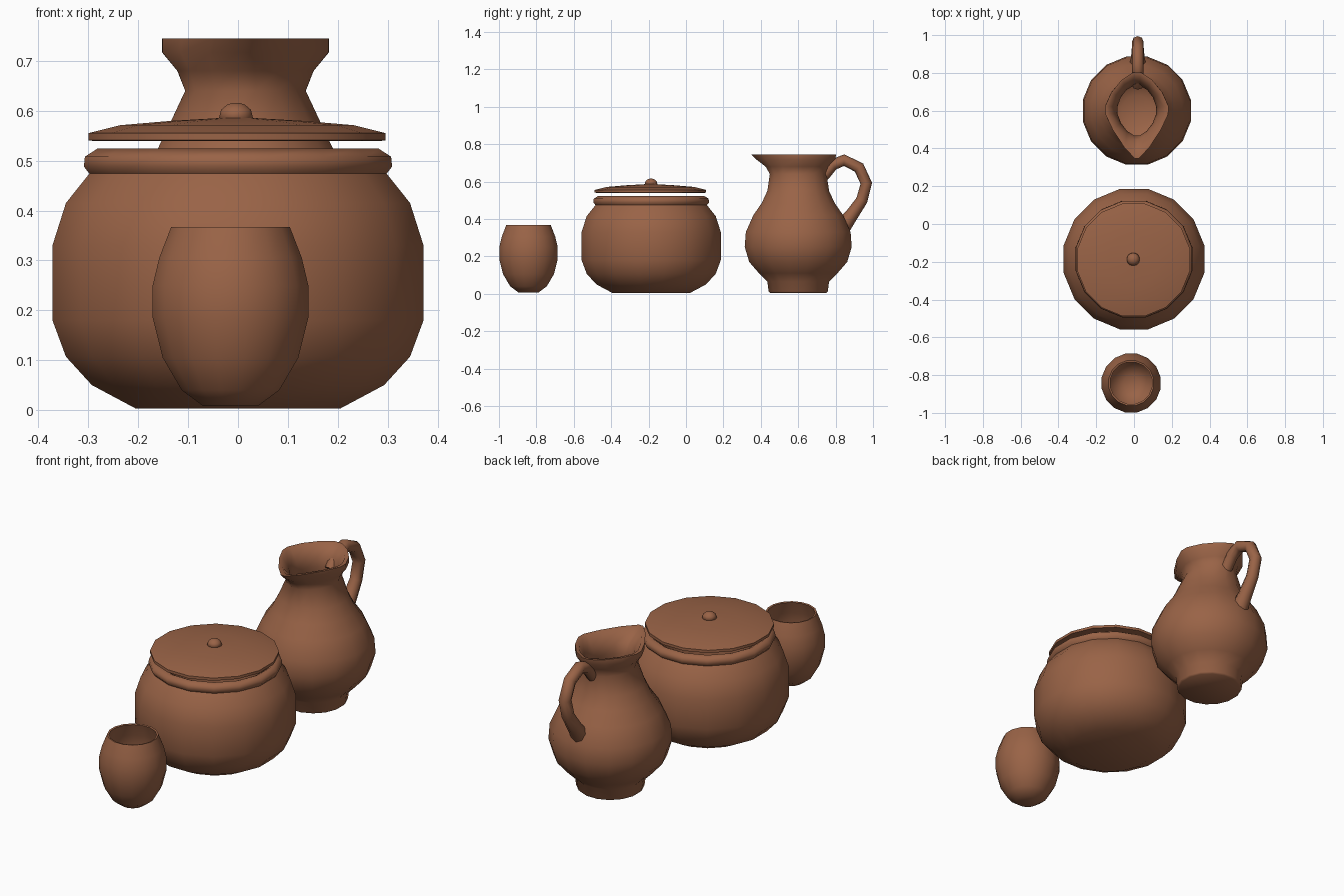
import bpy, bmesh, math

SIDES = 16
FLAT = math.cos(math.pi / SIDES)   # sizes below are measured across flats

clay = bpy.data.materials.new("terracotta clay")
clay.diffuse_color = (0.32, 0.125, 0.062, 1)


def finish(ob, angle=65):
    bpy.ops.object.select_all(action='DESELECT')
    ob.select_set(True)
    bpy.context.view_layer.objects.active = ob
    if ob.type == 'CURVE':
        bpy.ops.object.convert(target='MESH')
        ob = bpy.context.object
    ob.data.materials.clear()
    ob.data.materials.append(clay)
    bpy.ops.object.shade_smooth_by_angle(angle=math.radians(angle))


def pot_shape(name, cx, cy, rings):
    """Loft rings: (radius, z) for round ones or
    (half width, front reach, back reach, pinch, z) for spouted ones."""
    bm = bmesh.new()
    loops = []
    for ring in rings:
        if len(ring) == 2:
            w = f = b = ring[0]
            pinch, z = 1, ring[1]
        else:
            w, f, b, pinch, z = ring
        loop = []
        for i in range(SIDES):
            t = 2 * math.pi * (i + 0.5) / SIDES
            s, c = math.sin(t), math.cos(t)
            p = pinch if c > 0 else 1 + (pinch - 1) * 0.5
            x = math.copysign(abs(s) ** p, s) * w / FLAT
            y = -math.copysign(abs(c) ** p, c) * (f if c > 0 else b) / FLAT
            loop.append(bm.verts.new((cx + x, cy + y, z)))
        loops.append(loop)
    for a, b in zip(loops, loops[1:]):
        for i in range(SIDES):
            j = (i + 1) % SIDES
            bm.faces.new((a[i], a[j], b[j], b[i]))
    bm.faces.new(loops[0])
    bm.faces.new(loops[-1])
    bmesh.ops.recalc_face_normals(bm, faces=bm.faces)
    me = bpy.data.meshes.new(name)
    bm.to_mesh(me)
    bm.free()
    ob = bpy.data.objects.new(name, me)
    bpy.context.collection.objects.link(ob)
    finish(ob)


# Cup: outside up, then inside down
pot_shape("cup", -0.015, -0.842, [
    (0.055, 0.008), (0.098, 0.04), (0.136, 0.105), (0.156, 0.185),
    (0.156, 0.25), (0.143, 0.305), (0.119, 0.367),
    (0.110, 0.365), (0.132, 0.30), (0.144, 0.245), (0.143, 0.185),
    (0.122, 0.11), (0.085, 0.05), (0.04, 0.025)])

# Cooking pot with rolled rim
pot_shape("pot", 0, -0.186, [
    (0.205, 0.003), (0.293, 0.05), (0.345, 0.107), (0.372, 0.18),
    (0.372, 0.33), (0.345, 0.415), (0.298, 0.474), (0.309, 0.488),
    (0.307, 0.508), (0.282, 0.524), (0.265, 0.515), (0.265, 0.475),
    (0.32, 0.40), (0.345, 0.32), (0.345, 0.19), (0.315, 0.115),
    (0.27, 0.07), (0.19, 0.03)])

# Lid, hovering just above the rim
pot_shape("lid", -0.002, -0.19, [
    (0.285, 0.539), (0.298, 0.541), (0.298, 0.555), (0.235, 0.571),
    (0.13, 0.58), (0.025, 0.586)])
pot_shape("lid_knob", -0.004, -0.187, [
    (0.022, 0.575), (0.034, 0.586), (0.030, 0.602), (0.018, 0.612),
    (0.006, 0.616)])

# Jug: foot, belly, pinched neck and spout, then inside down
pot_shape("jug", 0.015, 0.6, [
    (0.15, 0.004), (0.158, 0.012), (0.165, 0.065), (0.21, 0.11),
    (0.262, 0.17), (0.286, 0.25), (0.28, 0.33), (0.24, 0.42),
    (0.195, 0.485), (0.163, 0.165, 0.165, 1, 0.55),
    (0.121, 0.152, 0.152, 1.1, 0.64), (0.137, 0.175, 0.165, 1.25, 0.68),
    (0.168, 0.225, 0.198, 1.5, 0.717), (0.168, 0.255, 0.204, 1.6, 0.745),
    (0.148, 0.225, 0.184, 1.6, 0.742), (0.118, 0.155, 0.145, 1.4, 0.69),
    (0.102, 0.132, 0.132, 1.2, 0.64), (0.14, 0.142, 0.142, 1, 0.55),
    (0.215, 0.42), (0.26, 0.27), (0.235, 0.17), (0.14, 0.07), (0.08, 0.04)])

# Handle: swept tube, widening where it joins the belly
cu = bpy.data.curves.new("jug_handle", 'CURVE')
cu.dimensions = '3D'
cu.bevel_depth = 0.031
cu.bevel_resolution = 2
cu.use_fill_caps = True
path = [(0.735, 0.63, 1), (0.785, 0.69, 1), (0.845, 0.714, 1),
        (0.925, 0.675, 1), (0.964, 0.59, 1), (0.94, 0.5, 1),
        (0.885, 0.42, 1.15), (0.83, 0.35, 1.5)]
sp = cu.splines.new('POLY')
sp.points.add(len(path) - 1)
for pt, (y, z, r) in zip(sp.points, path):
    pt.co = (0.02, y, z, 1)
    pt.radius = r
handle = bpy.data.objects.new("jug_handle", cu)
bpy.context.collection.objects.link(handle)
finish(handle)
